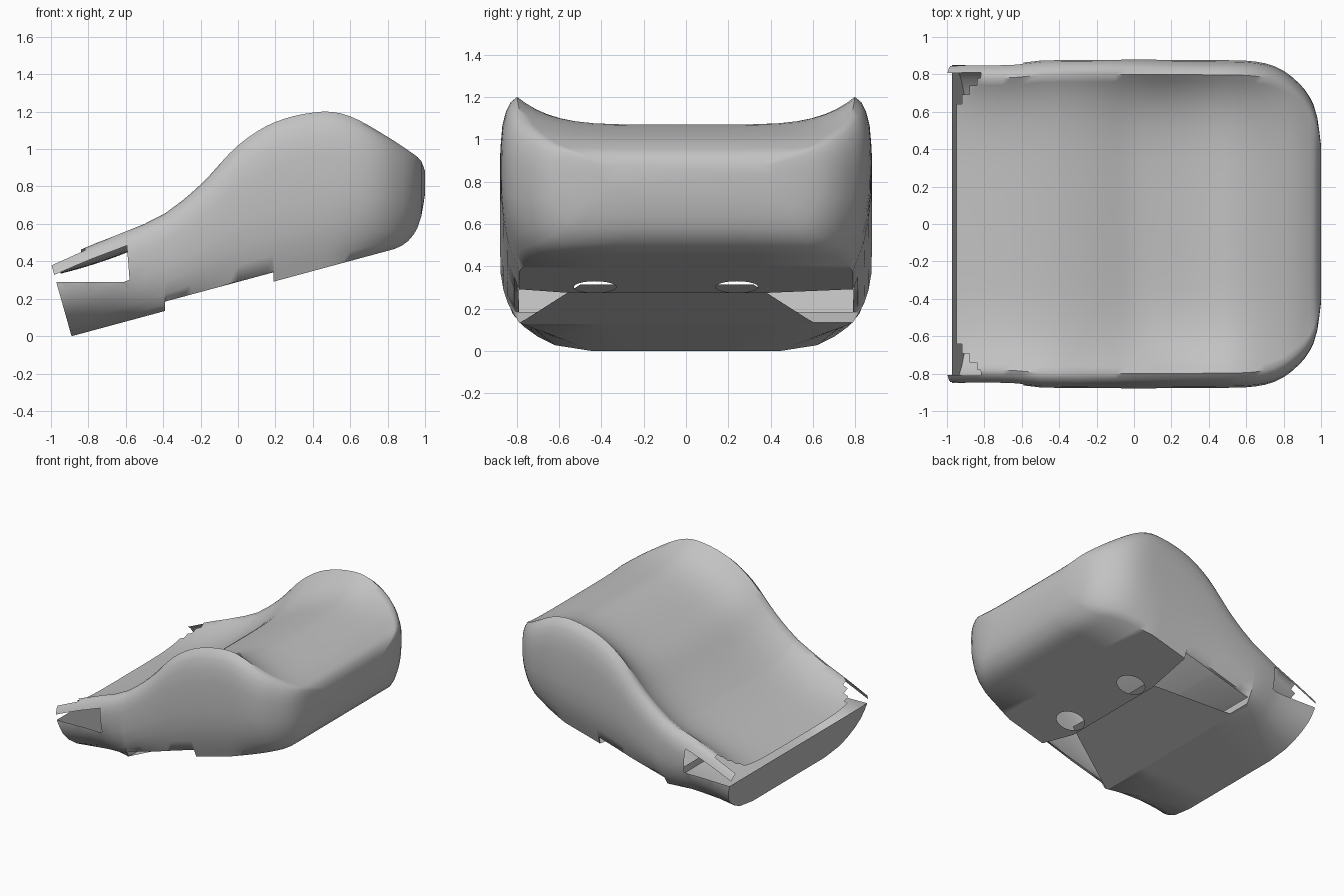
import bpy, bmesh, math

cube = bpy.data.objects.get("Cube")
if cube:
    bpy.data.objects.remove(cube, do_unlink=True)

grey = bpy.data.materials.new("plain_grey")
grey.use_nodes = True
colour = (0.54, 0.54, 0.54, 1)
grey.diffuse_color = colour
grey.node_tree.nodes["Principled BSDF"].inputs["Base Color"].default_value = colour


def curve_at(keys, x):
    """Smooth interpolation through (x, value) keys."""
    if x <= keys[0][0]:
        return keys[0][1]
    if x >= keys[-1][0]:
        return keys[-1][1]

    def slope(i):
        a, b = keys[max(i - 1, 0)], keys[min(i + 1, len(keys) - 1)]
        return (b[1] - a[1]) / (b[0] - a[0])

    for i in range(len(keys) - 1):
        (x0, v0), (x1, v1) = keys[i], keys[i + 1]
        if x <= x1:
            h = x1 - x0
            t = (x - x0) / h
            u = 1 - t
            return (u * u * (1 + 2 * t) * v0 + t * t * (1 + 2 * u) * v1
                    + h * t * u * (u * slope(i) - t * slope(i + 1)))


# Side profile, plan outline and seat hollow, all along x
RIM = [(-1, .39), (-.8, .48), (-.6, .56), (-.4, .65), (-.2, .81), (0, 1.02), (.2, 1.145),
       (.45, 1.2), (.6, 1.175), (.8, 1.065), (.95, .965), (.98, .935), (1, .88)]
WIDTH = [(-1, .855), (-.65, .86), (-.5, .875), (.55, .875), (.7, .86), (.8, .82),
         (.9, .735), (.95, .66), (.98, .57), (1, .42)]
DIP = [(-1, .07), (-.8, .105), (-.6, .115), (-.4, .11), (-.2, .13), (0, .175), (.15, .19),
       (.3, .17), (.45, .14), (.6, .11), (.8, .045), (.9, .02), (1, .01)]
TAIL = [(.84, .467), (.9, .5), (.95, .56), (.98, .64), (1, .76)]
NOTCH = (-.39, .19)
FLOOR_END = .5
TRAY_TOP = .29


def plane(x):
    return .24 + .27 * x


def bottom(x):
    return plane(x) if x < TAIL[0][0] else curve_at(TAIL, x)


TOP = (0, .2, .38, .5, .6, .68, .75, .81, .865, .91)
SIDE = [(.945, .97), (.97, .92), (.99, .84), (1, .72), (1, .6), (1, .45),
        (.985, .3), (.96, .17), (.925, .07)]


def half_section(xt):
    """Points from the top centre, over the rim, down to the bottom centre."""
    front = min(max((-.4 - xt) / .6, 0), 1)
    tail = min(max((xt - FLOOR_END) / .4, 0), 1)
    xb = xt + .11 * front
    w, rim, dip, low = curve_at(WIDTH, xt), curve_at(RIM, xt), curve_at(DIP, xt), bottom(xb)
    pts = [(xt, f * w, rim - dip * (1 - (f / TOP[-1]) ** 5)) for f in TOP]
    for f, t in SIDE:
        f -= (.25 * front + .06 * tail) * (1 - t) ** 3
        pts.append((xb + (xt - xb) * t, f * w, low + (rim - low) * t))
    flat = .9 - .38 * front - .1 * tail
    pts += [(xb, f * w, low) for f in (flat, flat / 2, 0)]
    # The lower edge is cut back between the two notches
    edge = low + (.05 if NOTCH[0] < xb < NOTCH[1] else 0)
    return [(x, y, max(z, edge)) for x, y, z in pts]


e = .001
stations = [-1, -.95, -.92, -.9, -.88, -.86, -.84, -.82, -.8, -.75, -.7, -.65, -.6, -.5]
stations += [n + s for n in NOTCH for s in (-e, e)]
stations += [i / 20 for i in range(-6, 17) if abs(i / 20 - NOTCH[1]) > .03]
stations += [.84, .88, .91, .94, .96, .98, .99, 1]
stations.sort()

# Shell: lofted sections with mirrored halves, closed by a wall at each end
bm = bmesh.new()
count = len(half_section(0))
rings = []
for x in stations:
    half = half_section(x)
    ring = [bm.verts.new(p) for p in half]
    ring += [bm.verts.new((px, -py, pz)) for px, py, pz in reversed(half[1:-1])]
    rings.append(ring)
n = len(rings[0])
for a, b in zip(rings, rings[1:]):
    for i in range(n):
        j = (i + 1) % n
        on_floor = min(i, n - 1 - i) >= count - 3
        if on_floor and NOTCH[0] - e < a[i].co.x < FLOOR_END - e:
            continue
        bm.faces.new((a[i], a[j], b[j], b[i]))
bm.faces.new(rings[0])
bm.faces.new(rings[-1])
bmesh.ops.recalc_face_normals(bm, faces=bm.faces)

# Open front: straight tray edge, side windows, end slot and torn top corners
low_front = [f for f in bm.faces if f.calc_center_median().x < -.6]
geom = low_front + list({x for f in low_front for x in list(f.edges) + list(f.verts)})
bmesh.ops.bisect_plane(bm, geom=geom, plane_co=(0, 0, TRAY_TOP), plane_no=(0, 0, 1))
torn = []
for f in bm.faces:
    c = f.calc_center_median()
    y = abs(c.y)
    if c.x > -.6 or c.z < TRAY_TOP:
        continue
    window = y > .8 and c.z < curve_at(RIM, c.x) - .06
    slot = c.x < -.95 and y < .8
    corner = c.x < -.8 and .62 + 1.3 * (c.x + .95) < y < .815
    if window or slot or corner:
        torn.append(f)
bmesh.ops.delete(bm, geom=torn, context="FACES")
mesh = bpy.data.meshes.new("shell")
bm.to_mesh(mesh)
bm.free()
shell = bpy.data.objects.new("shell", mesh)


def floor_plate(name, outline, holes, tilt):
    """Flat outline with round holes, laid on the sloping underside."""
    data = bpy.data.curves.new(name + "_outline", "CURVE")
    data.dimensions = "2D"
    data.fill_mode = "BOTH"
    loops = [outline]
    for hx, hy in holes:
        angles = [math.tau * k / 32 for k in range(32)]
        loops.append([(hx + .1 * math.cos(a), hy + .1 * math.sin(a)) for a in angles])
    for loop in loops:
        spline = data.splines.new("POLY")
        spline.points.add(len(loop) - 1)
        for point, (px, py) in zip(spline.points, loop):
            point.co = (px, py, 0, 1)
        spline.use_cyclic_u = True
    helper = bpy.data.objects.new(name + "_outline", data)
    bpy.context.collection.objects.link(helper)
    graph = bpy.context.evaluated_depsgraph_get()
    plate = bpy.data.meshes.new_from_object(helper.evaluated_get(graph))
    bpy.data.objects.remove(helper, do_unlink=True)
    for v in plate.vertices:
        v.co.z = plane(v.co.x) + tilt * (v.co.x - NOTCH[0])
    plate.name = name
    return bpy.data.objects.new(name, plate)


# Underside: middle floor with side gaps, then rear strip with two holes
middle = floor_plate("middle_floor", [(-.39, -.78), (.15, -.5), (.15, .32), (-.39, .6), (-.39, .78),
                                      (-.41, .78), (-.41, -.78)], [], .06)
rear = floor_plate("rear_floor", [(.19, -.79), (FLOOR_END, -.79), (FLOOR_END, .79), (.19, .79),
                                  (.12, .34), (.12, -.53)], [(.23, -.43), (.23, .24)], 0)

for obj in (shell, middle, rear):
    bpy.context.collection.objects.link(obj)
    obj.data.materials.clear()
    obj.data.materials.append(grey)

bpy.ops.object.select_all(action="DESELECT")
shell.select_set(True)
bpy.context.view_layer.objects.active = shell
bpy.ops.object.shade_smooth_by_angle(angle=math.radians(55))
